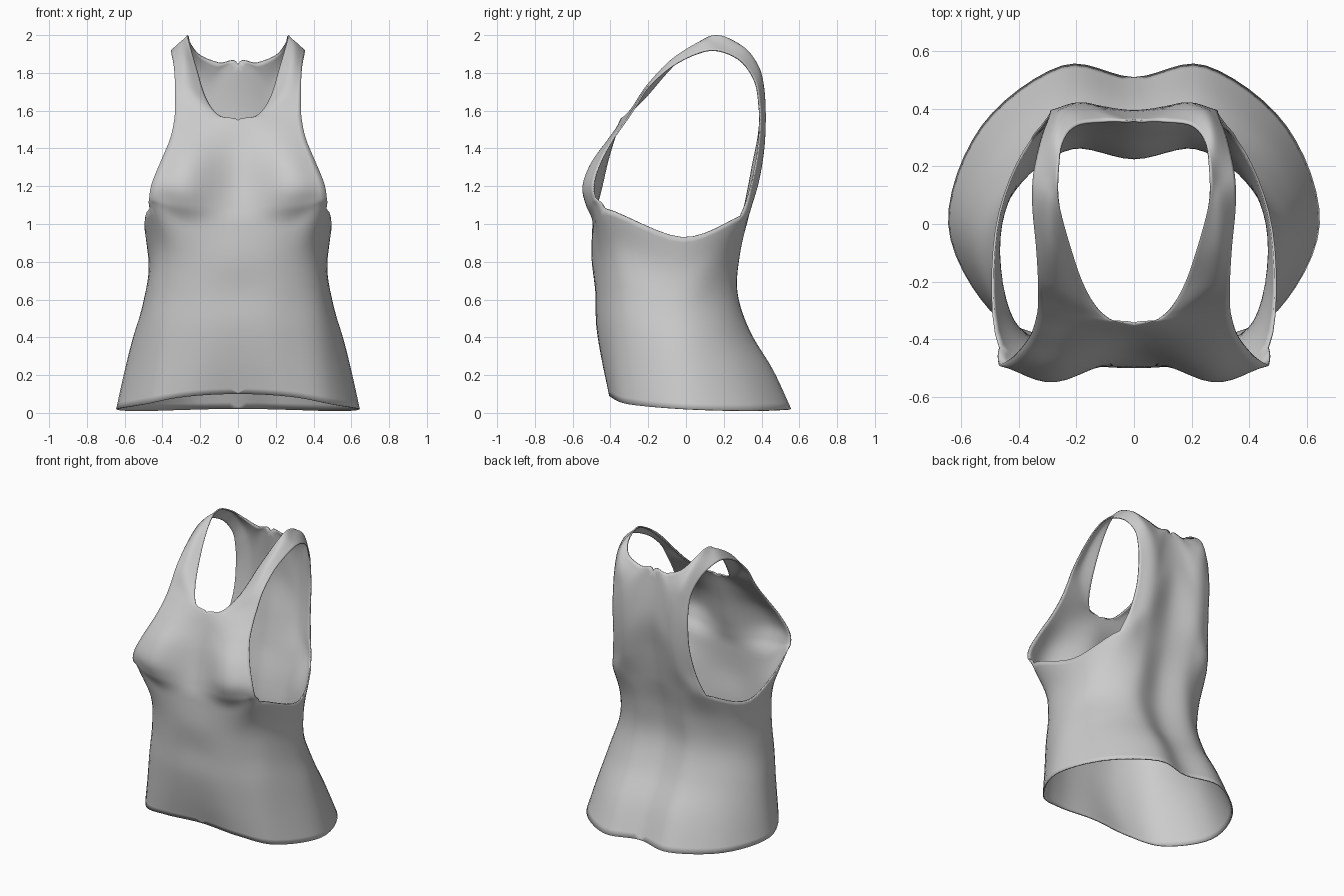
import bpy, bmesh
from mathutils import Vector

if "Cube" in bpy.data.objects:
    bpy.data.objects.remove(bpy.data.objects["Cube"])

K = 6  # samples per spline segment


def spline(pts, before=None, after=None):
    """Smooth curve through points; ends on the centre line mirror across it."""
    def ghost(a, b):
        if abs(a.x) < 1e-6:
            return Vector((-b.x, b.y, b.z))
        return 2 * a - b
    p = [before or ghost(pts[0], pts[1])] + list(pts) + [after or ghost(pts[-1], pts[-2])]
    out = []
    for i in range(1, len(p) - 2):
        a, b, c, d = p[i - 1:i + 3]
        for k in range(K):
            t = k / K
            out.append(0.5 * (2 * b + (c - a) * t + (2 * a - 5 * b + 4 * c - d) * t * t
                              + (3 * b - a - 3 * c + d) * t ** 3))
    out.append(pts[-1].copy())
    return out


# Body: half rings (x, y) from centre front round the side to centre back
rings = [
    [(0, -.40), (.28, -.40), (.50, -.30), (.645, 0), (.53, .34), (.25, .55), (0, .51)],
    [(0, -.445), (.25, -.43), (.47, -.32), (.605, -.02), (.49, .27), (.24, .455), (0, .42)],
    [(0, -.475), (.24, -.45), (.45, -.33), (.56, -.04), (.45, .19), (.23, .335), (0, .30)],
    [(0, -.48), (.24, -.455), (.43, -.33), (.505, -.05), (.40, .15), (.22, .27), (0, .235)],
    [(0, -.50), (.25, -.465), (.42, -.36), (.472, -.05), (.385, .18), (.20, .285), (0, .25)],
    [(0, -.495), (.27, -.485), (.468, -.43), (.482, -.02), (.36, .29), (.20, .335), (0, .305)],
]
hem_z = [.10, .085, .045, .02, .012, .02, .025]
top_z = [1.0, 1.0, 1.08, .93, 1.04, 1.05, 1.05]
body_keys = []
for i, ring in enumerate(rings):
    s = i / (len(rings) - 1)
    body_keys.append(spline([Vector((x, y, h + (t - h) * s))
                             for (x, y), h, t in zip(ring, hem_z, top_z)]))
body = list(zip(*[spline(col) for col in zip(*body_keys)]))

# Front panel: centre or neck edge, middle, armhole edge
front = [
    [(0, -.475, 1.1), (.27, -.53, 1.1), (.470, -.485, 1.14)],
    [(0, -.45, 1.2), (.27, -.548, 1.2), (.455, -.49, 1.22)],
    [(0, -.42, 1.33), (.25, -.505, 1.32), (.41, -.455, 1.33)],
    [(0, -.385, 1.45), (.22, -.42, 1.44), (.36, -.39, 1.45)],
    [(0, -.35, 1.55), (.20, -.345, 1.54), (.338, -.32, 1.55)],
    [(.10, -.322, 1.575), (.22, -.29, 1.61), (.333, -.27, 1.625)],
    [(.17, -.22, 1.67), (.26, -.215, 1.725), (.333, -.20, 1.73)],
    [(.22, -.08, 1.83), (.285, -.08, 1.87), (.34, -.08, 1.835)],
]
# Shoulder and back panel
back = [
    [(.260, .07, 1.965), (.30, .07, 1.96), (.353, .06, 1.905)],
    [(.268, .17, 2.0), (.30, .17, 1.96), (.350, .17, 1.92)],
    [(.25, .28, 1.955), (.28, .305, 1.93), (.325, .29, 1.865)],
    [(.20, .345, 1.895), (.25, .385, 1.83), (.298, .365, 1.76)],
    [(.10, .36, 1.855), (.20, .413, 1.73), (.29, .39, 1.64)],
    [(0, .363, 1.845), (.17, .422, 1.58), (.29, .395, 1.52)],
    [(0, .395, 1.55), (.18, .415, 1.40), (.295, .38, 1.36)],
    [(0, .355, 1.30), (.19, .385, 1.22), (.32, .345, 1.19)],
]
n = 2 * K + 1
rows = [spline([Vector(p) for p in row]) for row in front + back]
keys = [body_keys[-1][:n]] + rows + [body_keys[-1][::-1][:n]]
below_front, below_back = body_keys[-2][:n], body_keys[-2][::-1][:n]
panel = list(zip(*[spline(col, below_front[j], below_back[j])
                   for j, col in enumerate(zip(*keys))]))

# Join both grids into one half garment
bm = bmesh.new()
for grid in (body, panel):
    verts = [[bm.verts.new((max(p.x, 0), p.y, p.z)) for p in row] for row in grid]
    for r in range(len(verts) - 1):
        for c in range(len(verts[0]) - 1):
            bm.faces.new((verts[r][c], verts[r][c + 1], verts[r + 1][c + 1], verts[r + 1][c]))
bmesh.ops.remove_doubles(bm, verts=bm.verts, dist=0.0005)
mesh = bpy.data.meshes.new("tank_top")
bm.to_mesh(mesh)
bm.free()
shirt = bpy.data.objects.new("tank_top", mesh)
bpy.context.collection.objects.link(shirt)

grey = bpy.data.materials.new("light_grey_cloth")
grey.diffuse_color = (.6, .6, .6, 1)
grey.use_nodes = True
grey.node_tree.nodes["Principled BSDF"].inputs["Base Color"].default_value = grey.diffuse_color
mesh.materials.append(grey)

# Mirror to the other side and give the cloth a thin edge
mirror = shirt.modifiers.new("mirror", 'MIRROR')
mirror.merge_threshold = 0.001
cloth = shirt.modifiers.new("cloth_thickness", 'SOLIDIFY')
cloth.thickness = 0.008
cloth.offset = -1

bpy.context.view_layer.objects.active = shirt
shirt.select_set(True)
bpy.ops.object.shade_smooth_by_angle(angle=1.0)
